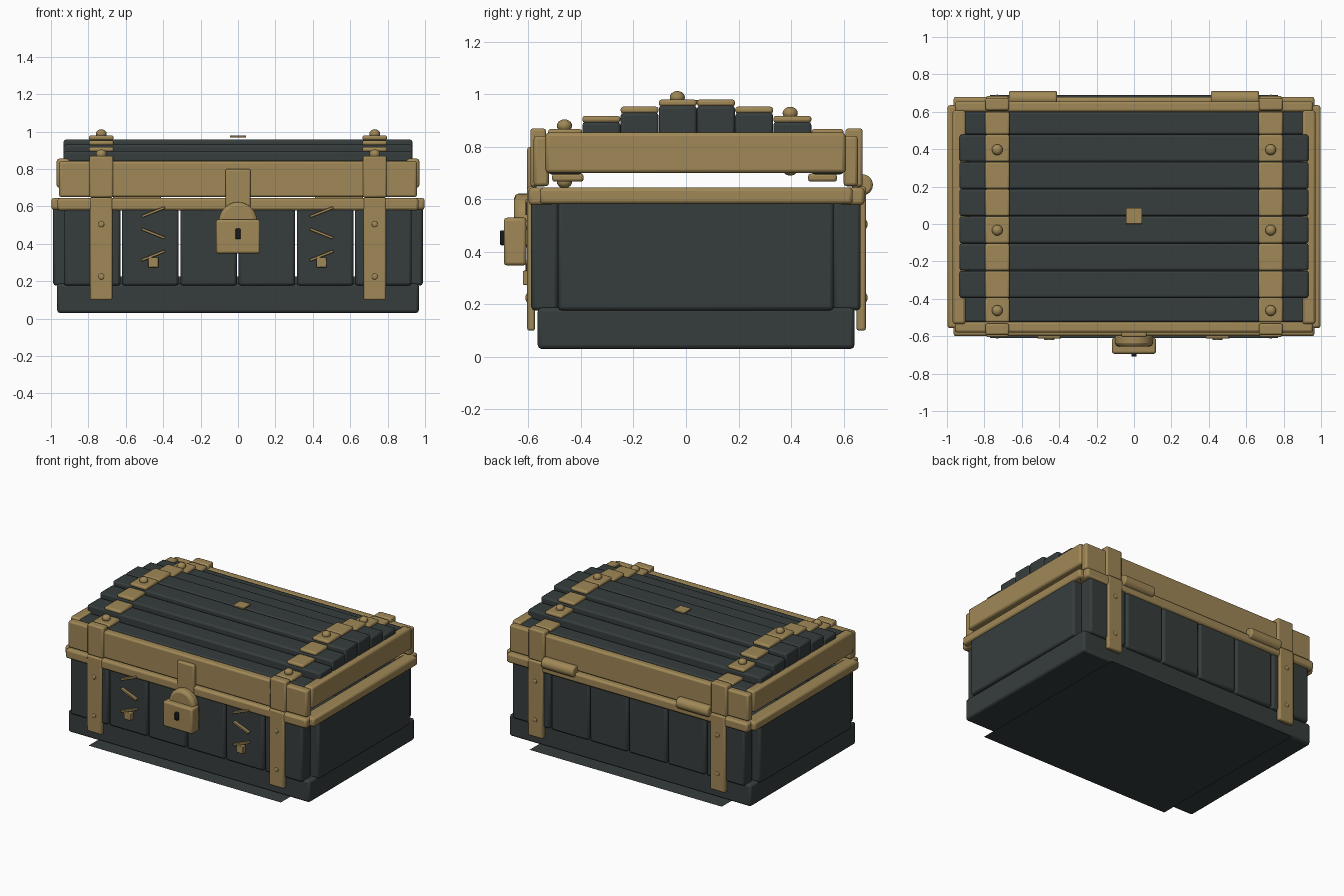
import bpy, math

if "Cube" in bpy.data.objects:
    bpy.data.objects.remove(bpy.data.objects["Cube"])


def material(name, rgb):
    m = bpy.data.materials.new(name)
    m.diffuse_color = (*rgb, 1)
    m.use_nodes = True
    m.node_tree.nodes["Principled BSDF"].inputs["Base Color"].default_value = m.diffuse_color
    return m


WOOD = material("dark wood", (0.037, 0.047, 0.046))
BRASS = material("brass", (0.352, 0.246, 0.095))
BLACK = material("keyhole black", (0.008, 0.010, 0.010))


def finish(ob, name, mat, bevel=0.0):
    ob.name = name
    ob.data.materials.append(mat)
    if bevel:
        b = ob.modifiers.new("bevel", 'BEVEL')
        b.width = bevel
        b.segments = 2
    bpy.ops.object.shade_smooth_by_angle()
    return ob


def box(name, x, y, z, mat, bevel=0.01, tilt=0.0):
    """Bevelled box from (min, max) ranges, optionally tilted around y."""
    mid = [(a + b) / 2 for a, b in (x, y, z)]
    bpy.ops.mesh.primitive_cube_add(size=1, location=mid)
    ob = bpy.context.object
    ob.scale = [b - a for a, b in (x, y, z)]
    bpy.ops.object.transform_apply(location=False, rotation=False, scale=True)
    ob.rotation_euler.y = tilt
    return finish(ob, name, mat, bevel)


def ball(name, loc, r, squash=(1, 1, 1)):
    bpy.ops.mesh.primitive_uv_sphere_add(segments=16, ring_count=10, radius=r, location=loc)
    ob = bpy.context.object
    ob.scale = squash
    return finish(ob, name, BRASS)


def cylinder(name, loc, r, depth, rot, mat, bevel=0.01):
    bpy.ops.mesh.primitive_cylinder_add(vertices=24, radius=r, depth=depth, location=loc, rotation=rot)
    return finish(bpy.context.object, name, mat, bevel)


def side(s, a, b):
    """Range a..b mirrored to the side s."""
    return tuple(sorted((s * a, s * b)))


# Ground plate and base
bpy.ops.mesh.primitive_plane_add(size=1, location=(0, 0.04, 0))
bpy.context.object.scale = (1.54, 1.30, 1)
finish(bpy.context.object, "ground_plate", WOOD)
box("base", (-0.967, 0.967), (-0.565, 0.642), (0.03, 0.187), WOOD, 0.015)
box("inner_floor", (-0.88, 0.88), (-0.49, 0.565), (0.16, 0.225), WOOD)

# Body planks on front and back, with open gaps
for i in range(6):
    x0 = -0.931 + i * 0.3115
    for name, y in (("front_plank", (-0.59, -0.487)), ("back_plank", (0.562, 0.665))):
        box(name, (x0, x0 + 0.3015), y, (0.177, 0.60), WOOD, 0.014)

for s in (-1, 1):
    # Side walls and side rails of body and lid
    box("side_wall", side(s, 0.885, 0.988), (-0.487, 0.562), (0.177, 0.60), WOOD, 0.014)
    box("body_rim_side", side(s, 0.90, 0.998), (-0.557, 0.635), (0.582, 0.645), BRASS, 0.014)
    box("lid_rail_side", side(s, 0.90, 0.970), (-0.535, 0.608), (0.70, 0.855), BRASS, 0.014)

# Front and back rails of body and lid
box("body_rim_front", (-0.965, 0.965), (-0.60, -0.505), (0.578, 0.645), BRASS, 0.014)
box("body_rim_back", (-0.965, 0.965), (0.585, 0.68), (0.578, 0.645), BRASS, 0.014)
box("lid_rail_front", (-0.957, 0.957), (-0.58, -0.522), (0.65, 0.842), BRASS, 0.012)
box("lid_rail_back", (-0.957, 0.957), (0.60, 0.655), (0.65, 0.842), BRASS, 0.012)

# Arched lid planks with strap plates above and below
tops = (0.845, 0.895, 0.93, 0.957, 0.957, 0.93, 0.895, 0.845)
for i, top in enumerate(tops):
    y0 = -0.54 + i * 0.1455
    y = (max(y0, -0.525), min(y0 + 0.1445, 0.60))
    w = 0.91 if i in (0, 7) else 0.933
    box("lid_plank", (-w, w), y, (top - 0.15, top), WOOD, 0.012)
    for s in (-1, 1):
        x = side(s, 0.665, 0.797)
        box("strap_plate_outer", x, y, (top - 0.003, top + 0.023), BRASS)
        if 0 < i < 7:
            box("strap_plate_inner", x, y, (top - 0.173, top - 0.147), BRASS)
        else:
            yi = (-0.51, -0.39) if i == 0 else (0.465, 0.575)
            box("strap_plate_inner", x, yi, (top - 0.178, top - 0.147), BRASS)

for s in (-1, 1):
    # Large rivets along the lid straps
    for y, z in ((-0.463, 0.880), (-0.033, 0.988), (0.397, 0.928)):
        ball("lid_rivet", (s * 0.731, y, z), 0.029, (1, 1, 0.85))
        ball("lid_rivet_inner", (s * 0.731, y, z - 0.213), 0.029, (1, 1, 0.85))
    # Vertical straps on front and back
    for name, out, inn, lid in (("front", -0.605, -0.575, -0.533), ("back", 0.685, 0.65, 0.608)):
        d = 1 if out > 0 else -1
        box(name + "_strap", side(s, 0.672, 0.79), tuple(sorted((out, inn))), (0.10, 0.648), BRASS, 0.008)
        box(name + "_strap_lid", side(s, 0.667, 0.795), tuple(sorted((out - d * 0.012, lid))),
            (0.648, 0.870), BRASS)
        for z in (0.225, 0.505):
            ball(name + "_strap_rivet", (s * 0.731, out, z), 0.016, (1, 0.4, 1))
    # Hinge barrels at the back
    cylinder("hinge", (s * 0.54, 0.672, 0.655), 0.04, 0.258, (0, math.pi / 2, 0), BRASS)

# Slanted trim strips and small blocks on the front
for cx in (-0.453, 0.447):
    for z, tilt in ((0.570, -0.38), (0.455, 0.38), (0.337, -0.38)):
        box("trim_strip", (cx - 0.067, cx + 0.067), (-0.612, -0.585), (z - 0.007, z + 0.007), BRASS, 0.003, tilt)
    box("trim_block", (cx - 0.027, cx + 0.027), (-0.621, -0.585), (0.274, 0.328), BRASS, 0.004)

# Hasp, lock and keyhole
box("hasp", (-0.068, 0.068), (-0.605, -0.57), (0.58, 0.80), BRASS)
cylinder("lock_dome", (0, -0.62, 0.52), 0.103, 0.07, (math.pi / 2, 0, 0), BRASS, 0.02)
box("lock_body", (-0.118, 0.118), (-0.694, -0.608), (0.348, 0.53), BRASS, 0.012)
box("keyhole", (-0.014, 0.014), (-0.709, -0.69), (0.425, 0.482), BLACK, 0.006)

# Small plate floating on top of the lid
box("top_plate", (-0.044, 0.044), (0.0, 0.086), (0.968, 0.979), BRASS, 0.003)
